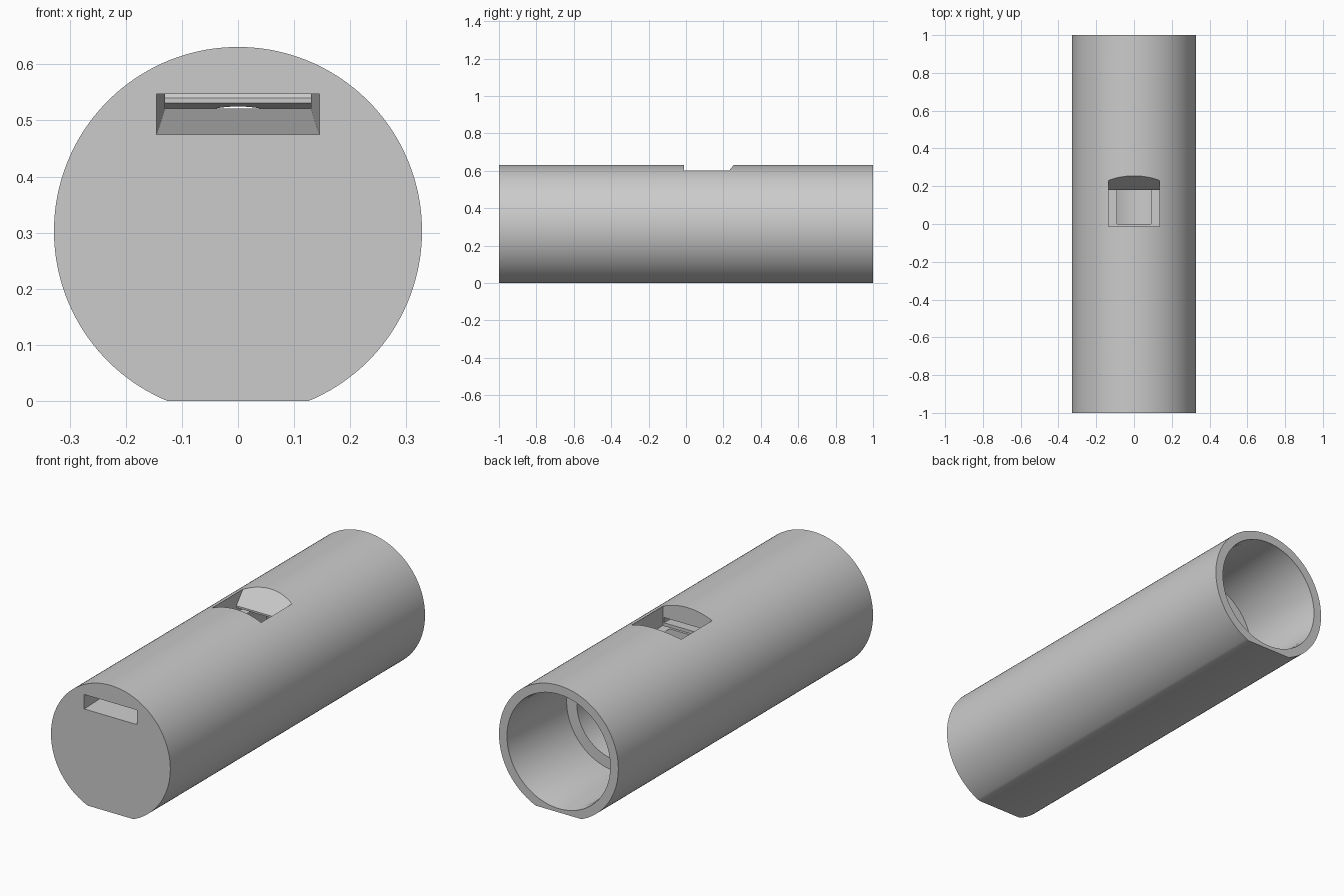
import bpy
import bmesh
import math

cube = bpy.data.objects.get("Cube")
if cube:
    bpy.data.objects.remove(cube, do_unlink=True)

AXIS_Z = 0.303
RADIUS = 0.328
SEGMENTS = 128

grey = bpy.data.materials.new("plain grey")
grey.use_nodes = True
colour = (0.6, 0.6, 0.6, 1)
grey.diffuse_color = colour
grey.node_tree.nodes["Principled BSDF"].inputs["Base Color"].default_value = colour


def loft(name, rings):
    """Closed solid through rings of matching points, capped at both ends."""
    bm = bmesh.new()
    loops = [[bm.verts.new(p) for p in ring] for ring in rings]
    n = len(loops[0])
    for a, b in zip(loops, loops[1:]):
        for i in range(n):
            j = (i + 1) % n
            bm.faces.new((a[i], a[j], b[j], b[i]))
    bm.faces.new(loops[0])
    bm.faces.new(loops[-1])
    bmesh.ops.recalc_face_normals(bm, faces=bm.faces)
    mesh = bpy.data.meshes.new(name)
    bm.to_mesh(mesh)
    bm.free()
    mesh.materials.append(grey)
    obj = bpy.data.objects.new(name, mesh)
    bpy.context.collection.objects.link(obj)
    return obj


def circle(r, y):
    angles = [math.tau * i / SEGMENTS for i in range(SEGMENTS)]
    return [(r * math.sin(a), y, AXIS_Z + r * math.cos(a)) for a in angles]


def slot(half_width, y, low, high):
    w = half_width
    return [(-w, y, low), (w, y, low), (w, y, high), (-w, y, high)]


def cut(target, cutter):
    mod = target.modifiers.new(cutter.name, "BOOLEAN")
    mod.operation = "DIFFERENCE"
    mod.solver = "EXACT"
    mod.object = cutter
    bpy.ops.object.select_all(action="DESELECT")
    target.select_set(True)
    bpy.context.view_layer.objects.active = target
    bpy.ops.object.modifier_apply(modifier=mod.name)
    bpy.data.objects.remove(cutter, do_unlink=True)


# Round body with a flat along the underside
flat_angle = math.acos(-AXIS_Z / RADIUS)
arc = [flat_angle * (2 * i / SEGMENTS - 1) for i in range(SEGMENTS + 1)]
body = loft("whistle_body", [
    [(RADIUS * math.sin(a), y, AXIS_Z + RADIUS * math.cos(a)) for a in arc]
    for y in (-1, 1)])

# Stepped bore, open at the back with a slight lead-in
bore = [(0.222, 0), (0.222, 0.54), (0.278, 0.54), (0.278, 0.965), (0.284, 0.99), (0.284, 1.1)]
cut(body, loft("bore_cutter", [circle(r, y) for r, y in bore]))

# Sound window with sloped lip and undercut blade
window = [(-0.012, 0.506), (0.23, 0.506), (0.18, 0.531), (0.18, 0.54),
          (0.255, 0.631), (0.296, 0.68), (-0.012, 0.68)]
cut(body, loft("window_cutter", [[(x, y, z) for y, z in window] for x in (-0.135, 0.135)]))

# Tapered windway from the mouth end to the window
cut(body, loft("windway_cutter", [
    slot(0.1455, -1.03, 0.4735, 0.547), slot(0.13, -0.012, 0.521, 0.547),
    slot(0.13, 0.03, 0.521, 0.547)]))

bpy.ops.object.select_all(action="DESELECT")
body.select_set(True)
bpy.context.view_layer.objects.active = body
bpy.ops.object.shade_smooth_by_angle(angle=math.radians(30))
